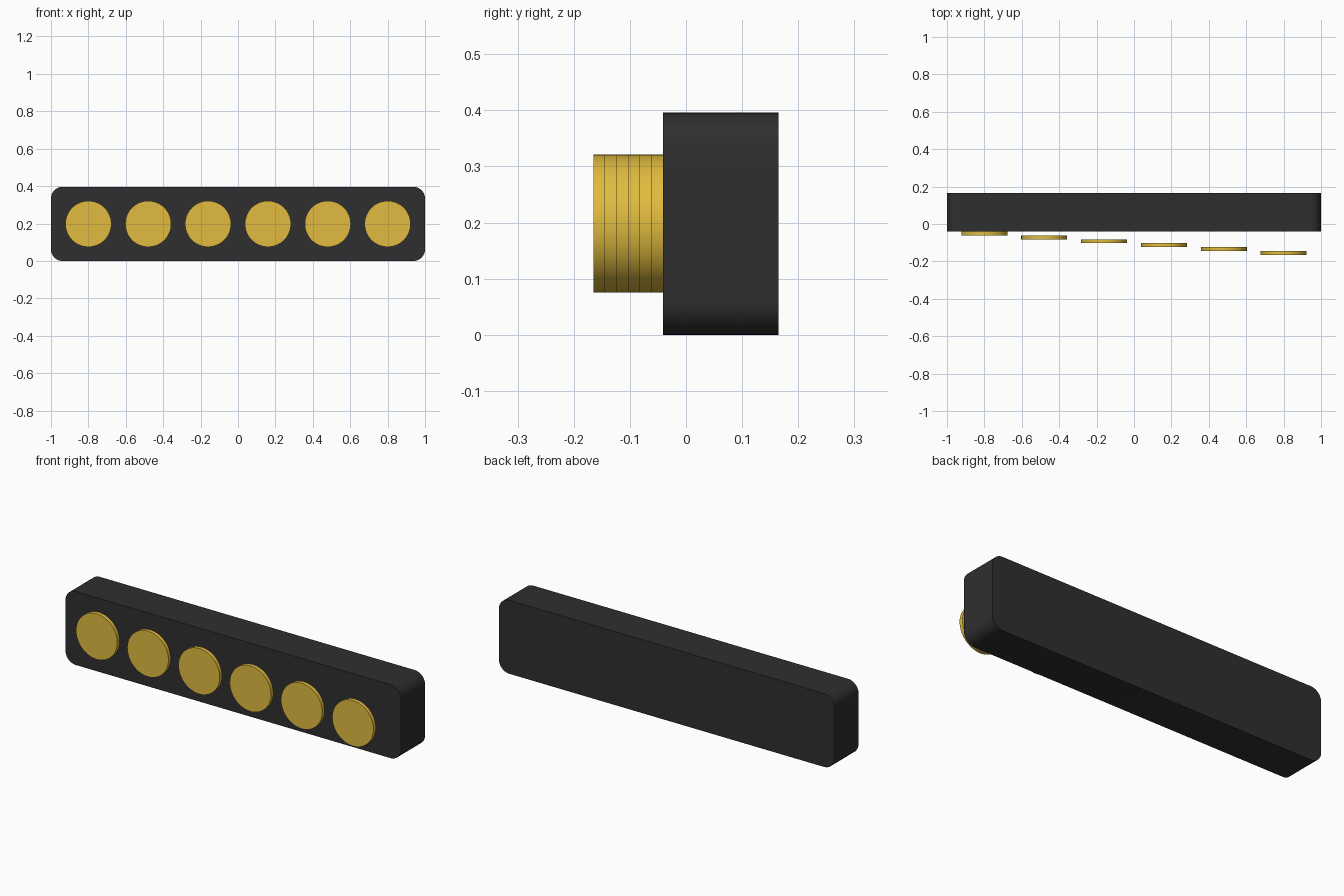
import bpy, bmesh
from math import pi, sin, cos, radians

if "Cube" in bpy.data.objects:
    bpy.data.objects.remove(bpy.data.objects["Cube"])


def material(name, rgb):
    m = bpy.data.materials.new(name)
    m.diffuse_color = (*rgb, 1)
    m.use_nodes = True
    m.node_tree.nodes["Principled BSDF"].inputs["Base Color"].default_value = m.diffuse_color
    return m


def prism(name, outline, y_front, y_back, mat):
    """Extrude an (x, z) outline from y_front to y_back."""
    bm = bmesh.new()
    face = bm.faces.new([bm.verts.new((x, y_front, z)) for x, z in outline])
    ext = bmesh.ops.extrude_face_region(bm, geom=[face], use_keep_orig=True)
    for v in ext["geom"]:
        if isinstance(v, bmesh.types.BMVert):
            v.co.y = y_back
    bmesh.ops.recalc_face_normals(bm, faces=bm.faces)
    mesh = bpy.data.meshes.new(name)
    bm.to_mesh(mesh)
    bm.free()
    obj = bpy.data.objects.new(name, mesh)
    bpy.context.collection.objects.link(obj)
    mesh.materials.append(mat)
    bpy.ops.object.select_all(action='DESELECT')
    obj.select_set(True)
    bpy.context.view_layer.objects.active = obj
    bpy.ops.object.shade_smooth_by_angle(angle=radians(30))
    return obj


def arc(cx, cz, r, a0, a1, n):
    return [(cx + r * cos(a0 + (a1 - a0) * i / n),
             cz + r * sin(a0 + (a1 - a0) * i / n)) for i in range(n + 1)]


black = material("black_plastic", (0.028, 0.028, 0.028))
gold = material("gold", (0.75, 0.5, 0.05))

# Rounded bar body
H, R = 0.396, 0.062
outline = []
for k, (cx, cz) in enumerate([(1 - R, H - R), (R - 1, H - R), (R - 1, R), (1 - R, R)]):
    outline += arc(cx, cz, R, k * pi / 2, (k + 1) * pi / 2, 12)
prism("body_bar", outline, -0.041, 0.165, black)

# Six discs, each one thickness further forward than the last
T = 0.0206
for i in range(6):
    back = -0.041 - i * T
    circle = arc(-0.8 + 0.32 * i, H / 2, 0.123, 0, 2 * pi, 64)[:-1]
    prism(f"disc_{i + 1}", circle, back - T, back, gold)
